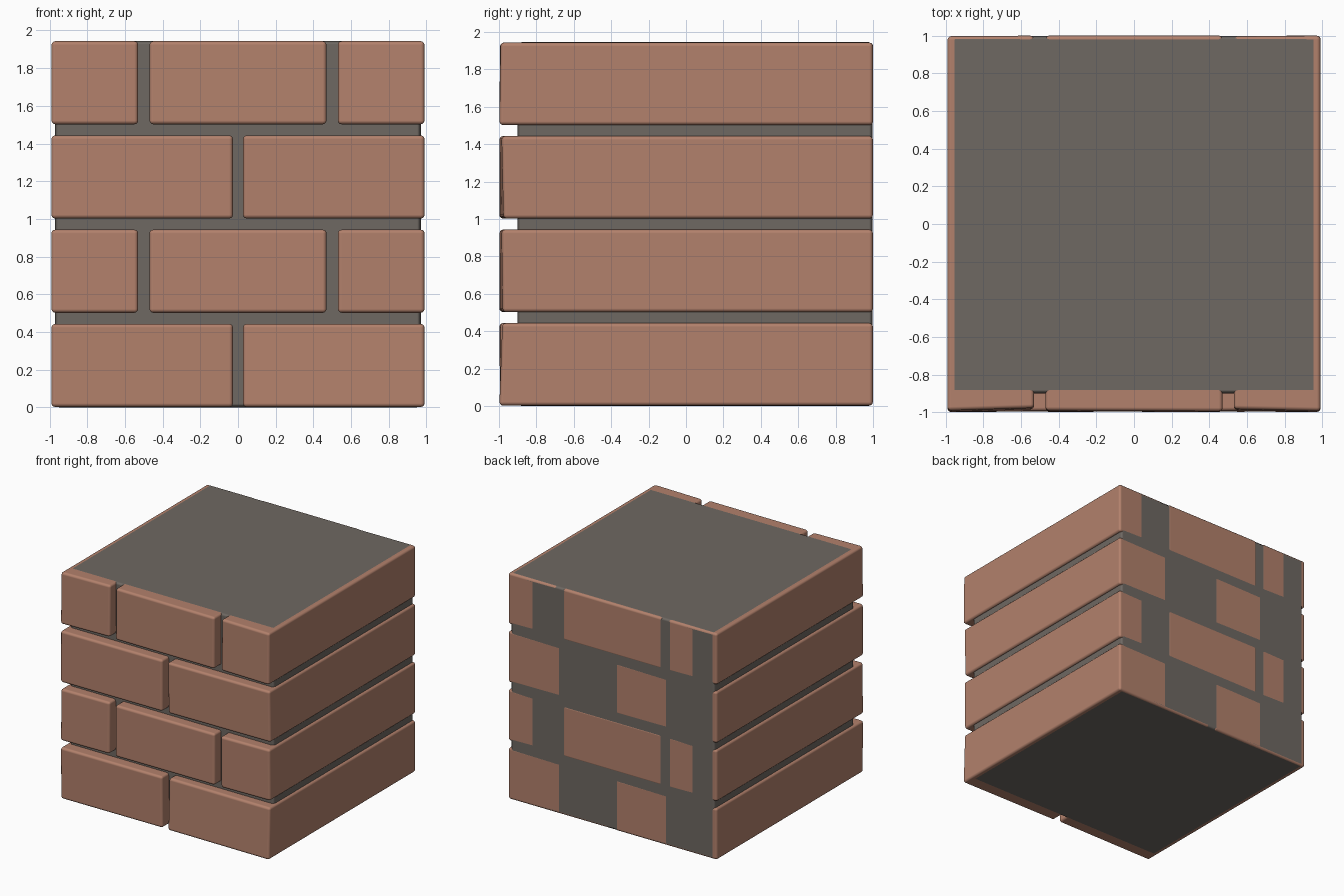
import bpy, bmesh

if "Cube" in bpy.data.objects:
    bpy.data.objects.remove(bpy.data.objects["Cube"])


def material(name, color):
    m = bpy.data.materials.new(name)
    m.diffuse_color = (*color, 1)
    m.use_nodes = True
    m.node_tree.nodes["Principled BSDF"].inputs["Base Color"].default_value = m.diffuse_color
    return m


BRICK = material("brick_clay", (0.45, 0.22, 0.15))
MORTAR = material("mortar_grey", (0.156, 0.138, 0.122))


def block(name, x, y, z, mat, bevel, segments, tilt=(0, 0), back_tilt=0):
    """Bevelled box; the front face can lean across x and z."""
    bm = bmesh.new()
    bmesh.ops.create_cube(bm, size=2)
    for v in bm.verts:
        sx, sy, sz = v.co
        v.co = [(a + b) / 2 + s * (b - a) / 2
                for (a, b), s in zip((x, y, z), (sx, sy, sz))]
        if sy < 0:
            v.co.y += tilt[0] * sx + tilt[1] * sz
        else:
            v.co.y += back_tilt * sx
    me = bpy.data.meshes.new(name)
    bm.to_mesh(me)
    bm.free()
    me.materials.append(mat)
    ob = bpy.data.objects.new(name, me)
    bpy.context.collection.objects.link(ob)
    mod = ob.modifiers.new("edges", "BEVEL")
    mod.width = bevel
    mod.segments = segments
    mod.harden_normals = True
    for p in me.polygons:
        p.use_smooth = True
    return ob


# Mortar core, set back at the front and flush at the back
block("mortar_core", (-0.97, 0.97), (-0.9, 0.998), (0, 1.945), MORTAR, 0.02, 1)

# Alternating courses of long bricks running front to back
halves = [(-0.99, -0.027), (0.027, 0.99)]
thirds = [(-0.99, -0.53), (-0.47, 0.47), (0.53, 0.99)]

# Front lean of each brick (across x, across z)
leans = [
    [(0.003, -0.002), (-0.002, 0.008)],
    [(0.004, 0.003), (0.003, 0.001), (0.006, -0.003)],
    [(0.003, 0.001), (0.006, -0.005)],
    [(0.007, 0.004), (-0.002, 0.002), (-0.005, 0.003)],
]

for row in range(4):
    z0 = 0.5 * row + 0.002
    for i, span in enumerate(thirds if row % 2 else halves):
        lean = leans[row][i]
        front = -0.998 + abs(lean[0]) + abs(lean[1])
        middle = row % 2 and i == 1
        back = 1.0 if middle else 0.998
        block(f"brick_{row + 1}_{i + 1}", span, (front, back), (z0, z0 + 0.441),
              BRICK, 0.02, 3, lean, 0 if middle else 0.0015)
